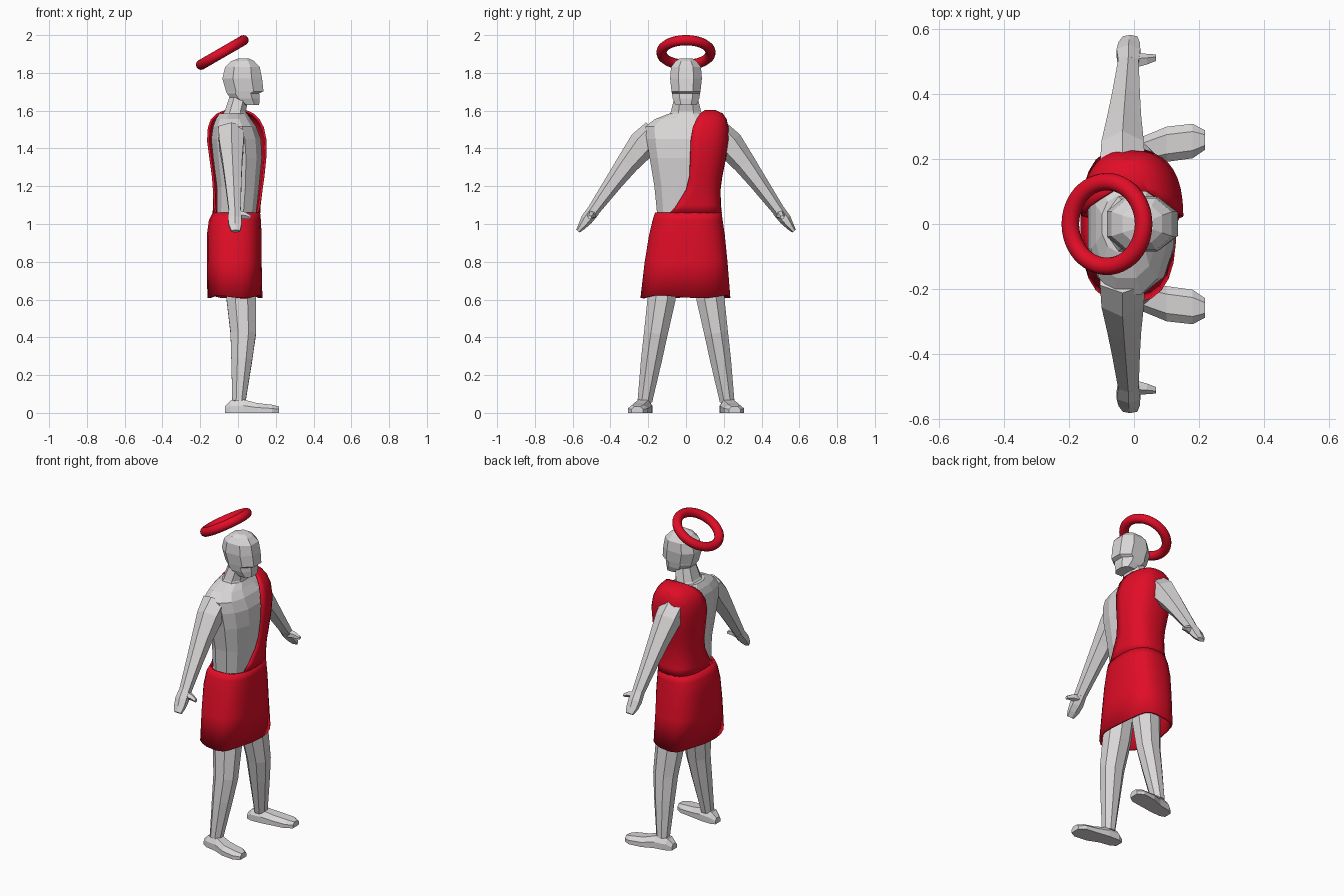
import bpy, math
from mathutils import Vector

if "Cube" in bpy.data.objects:
    bpy.data.objects.remove(bpy.data.objects["Cube"])


def material(name, rgb):
    m = bpy.data.materials.new(name)
    m.diffuse_color = (*rgb, 1)
    m.use_nodes = True
    m.node_tree.nodes["Principled BSDF"].inputs["Base Color"].default_value = m.diffuse_color
    return m


STONE = material("pale grey", (0.70, 0.68, 0.68))
RED = material("red", (0.75, 0.004, 0.02))


def signed_pow(v, p):
    return math.copysign(abs(v) ** p, v)


def ring(z, x0, x1, y0, y1, n=12, p=0.8, edge=None):
    """Rounded-box outline at height z; with an edge it is an open arc kept on y > edge."""
    cx, rx, cy, ry = (x0 + x1) / 2, (x1 - x0) / 2, (y0 + y1) / 2, (y1 - y0) / 2
    if edge is None:
        angles = [2 * math.pi * (i + 0.5) / n for i in range(n)]
    else:
        a = math.acos(signed_pow(max(-1, min(1, (edge - cy) / ry)), 1 / p))
        angles = [-a + 2 * a * i / (n - 1) for i in range(n)]
    return [Vector((cx + rx * signed_pow(math.sin(t), p),
                    cy + ry * signed_pow(math.cos(t), p), z)) for t in angles]


def loft(name, rings, mat, closed=True, cap_start=True, cap_end=True, smooth=None, thick=0):
    n = len(rings[0])
    verts = [v for r in rings for v in r]
    faces = []
    for k in range(len(rings) - 1):
        for i in range(n if closed else n - 1):
            j = (i + 1) % n
            faces.append((k * n + i, k * n + j, (k + 1) * n + j, (k + 1) * n + i))
    if cap_start:
        faces.append(tuple(range(n)))
    if cap_end:
        faces.append(tuple(range(len(verts) - n, len(verts))))
    me = bpy.data.meshes.new(name)
    me.from_pydata(verts, [], faces)
    me.materials.append(mat)
    ob = bpy.data.objects.new(name, me)
    bpy.context.collection.objects.link(ob)
    bpy.ops.object.select_all(action='DESELECT')
    ob.select_set(True)
    bpy.context.view_layer.objects.active = ob
    bpy.ops.object.mode_set(mode='EDIT')
    bpy.ops.mesh.select_all(action='SELECT')
    bpy.ops.mesh.normals_make_consistent(inside=False)
    bpy.ops.object.mode_set(mode='OBJECT')
    if smooth:
        bpy.ops.object.shade_smooth_by_angle(angle=math.radians(smooth))
    if thick:
        mod = ob.modifiers.new("cloth thickness", 'SOLIDIFY')
        mod.thickness, mod.offset = thick, -1
    return ob


def limb(name, side, stations, n=6, phase=0.5):
    """Tube through (x, y, z, half depth x, half width) stations, square to its path in y-z."""
    pts = [Vector(s[:3]) for s in stations]
    rings = []
    for i, s in enumerate(stations):
        d = pts[min(i + 1, len(pts) - 1)] - pts[max(i - 1, 0)]
        across = Vector((0, -d.z, d.y)).normalized()
        r = []
        for k in range(n):
            t = 2 * math.pi * (k + phase) / n
            v = pts[i] + Vector((s[3] * math.cos(t), 0, 0)) + across * s[4] * math.sin(t)
            r.append(Vector((v.x, v.y * side, v.z)))
        rings.append(r)
    return loft(name, rings, STONE)


# Torso, from hidden hips to the base of the neck
torso = [(0.78, -.10, .09, .15), (0.92, -.135, .10, .17), (1.06, -.115, .10, .158),
         (1.20, -.115, .115, .172), (1.35, -.135, .13, .198), (1.45, -.145, .125, .215),
         (1.515, -.135, .10, .222), (1.555, -.12, .07, .17), (1.585, -.10, .05, .09)]
loft("torso", [ring(z, a, b, -w, w) for z, a, b, w in torso], STONE)

# Neck
neck = [(1.55, -.11, .06, .105), (1.595, -.075, .045, .085), (1.67, -.05, .06, .066)]
loft("neck", [ring(z, a, b, -w, w, 8) for z, a, b, w in neck], STONE)

# Head, with a ledge under the nose and a flat jaw
head = [(1.63, .02, .115, .06), (1.665, -.045, .12, .075), (1.692, -.065, .118, .08),
        (1.702, -.07, .142, .082), (1.77, -.09, .135, .09), (1.83, -.075, .122, .085),
        (1.862, -.04, .09, .06), (1.877, 0, .06, .035)]
loft("head", [ring(z, a, b, -w, w, 8, .85) for z, a, b, w in head], STONE)

for side, label in ((1, "left"), (-1, "right")):
    # Arm and hand
    limb(label + "_arm", side, [
        (-.035, .165, 1.50, .08, .06), (-.035, .225, 1.425, .075, .078),
        (-.03, .31, 1.32, .06, .06), (-.025, .38, 1.225, .05, .048),
        (-.017, .495, 1.065, .036, .032)])
    limb(label + "_hand", side, [
        (-.017, .49, 1.07, .036, .034), (-.017, .525, 1.025, .042, .032),
        (-.015, .55, .99, .038, .022), (-.012, .572, .962, .026, .012)])
    # Thumb pointing forward
    thumb = []
    for x, y, z, r in ((0, .50, 1.05, .026), (.04, .505, 1.045, .018), (.068, .51, 1.035, .011)):
        thumb.append([Vector((x, side * (y + r * math.cos(t)), z + r * math.sin(t)))
                      for t in (i * math.pi * 2 / 5 for i in range(5))])
    loft(label + "_thumb", thumb, STONE)
    # Leg
    limb(label + "_leg", side, [
        (0, .095, .90, .085, .08), (.018, .13, .60, .085, .08),
        (.028, .16, .42, .073, .068), (.02, .183, .28, .06, .06),
        (.005, .218, .06, .038, .042)], 8)
    # Foot: flat sole, rounded toe, turned slightly outward
    foot = []
    for x, y, w, h in ((-.07, .213, .025, .035), (-.04, .217, .04, .065), (.03, .225, .045, .07),
                       (.10, .245, .054, .052), (.18, .255, .053, .043), (.218, .258, .03, .034)):
        prof = ((-1, 0), (1, 0), (1, .55), (.55, 1), (-.55, 1), (-1, .55))
        foot.append([Vector((x, side * (y + a * w), b * h)) for a, b in prof])
    loft(label + "_foot", foot, STONE)

# Wrapped skirt with a gently wavy hem
skirt = [(1.06, -.135, .118, -.165, .19), (1.02, -.155, .122, -.178, .195),
         (0.94, -.166, .126, -.197, .207), (0.80, -.166, .126, -.22, .221),
         (0.615, -.163, .13, -.242, .236)]
rows = [ring(*s, n=24, p=.75) for s in skirt]
for i, v in enumerate(rows[-1]):
    v.z += .008 * math.sin(i * math.pi / 3)
loft("skirt", rows, RED, cap_start=False, cap_end=False, smooth=30, thick=.012)

# Sash over one shoulder: height, back, front, far side, near side, cloth edge
sash = [(1.058, -.135, .118, -.165, .19, -.085), (1.10, -.132, .12, -.17, .185, -.05),
        (1.18, -.133, .13, -.18, .183, 0), (1.25, -.138, .14, -.19, .192, .018),
        (1.35, -.152, .15, -.205, .212, .022), (1.44, -.164, .152, -.22, .226, .025),
        (1.51, -.16, .138, -.22, .226, .035), (1.555, -.145, .115, -.21, .215, .055),
        (1.585, -.115, .085, -.19, .195, .075), (1.604, -.075, .05, -.15, .155, .10)]
rows = [ring(*s[:5], n=19, p=.75, edge=s[5]) for s in sash]
loft("shoulder_sash", rows, RED, closed=False, cap_start=False, smooth=30, thick=.012)

# Tilted halo ring
bpy.ops.mesh.primitive_torus_add(major_radius=.13, minor_radius=.027, major_segments=48,
                                 minor_segments=12, location=(-.083, 0, 1.908),
                                 rotation=(0, math.radians(-30), 0))
halo = bpy.context.object
halo.name = "halo"
halo.data.materials.append(RED)
bpy.ops.object.shade_smooth_by_angle(angle=math.radians(60))
